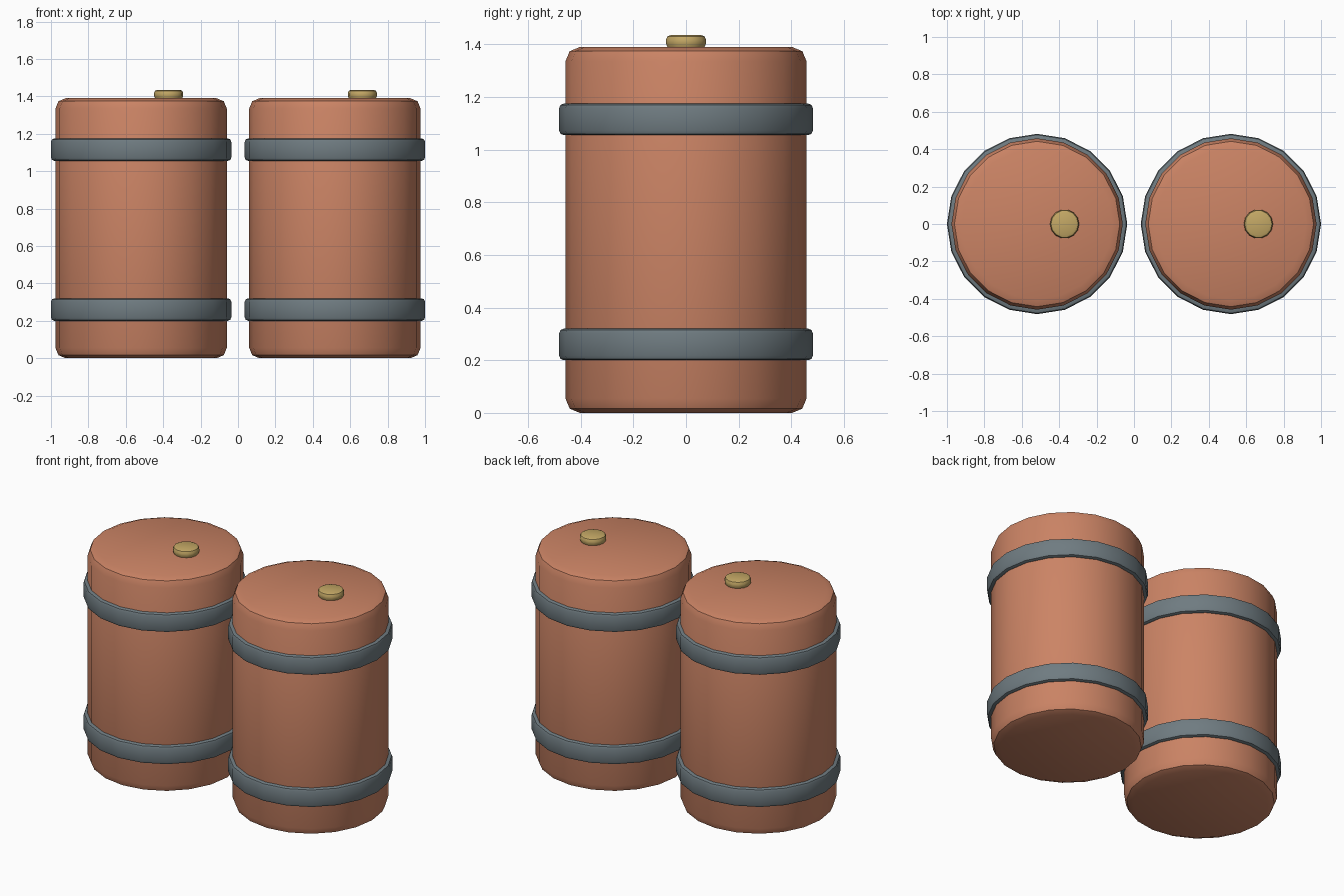
import bpy
import math

if "Cube" in bpy.data.objects:
    bpy.data.objects.remove(bpy.data.objects["Cube"])

CX = 0.518  # barrel axis distance from the middle


def material(name, color):
    m = bpy.data.materials.new(name)
    m.diffuse_color = (*color, 1)
    m.use_nodes = True
    m.node_tree.nodes["Principled BSDF"].inputs["Base Color"].default_value = m.diffuse_color
    return m


clay = material("clay_red", (0.60, 0.23, 0.13))
steel = material("steel_grey", (0.16, 0.20, 0.22))
brass = material("brass", (0.55, 0.39, 0.13))


def rounded_profile(r, z0, z1, b, seg):
    """Outer half-profile of a cylinder with rounded rims, bottom to top."""
    arc = [i * math.pi / 2 / seg for i in range(seg + 1)]
    low = [(r - b + b * math.sin(a), z0 + b - b * math.cos(a)) for a in arc]
    high = [(r - b + b * math.cos(a), z1 - b + b * math.sin(a)) for a in arc]
    return low + high


def lathe(name, profile, x, sides, mat, ring=False):
    """Spin a profile; capped solid, or a closed ring when ring is True."""
    n = len(profile)
    verts = [(r * math.cos(t), r * math.sin(t), z)
             for r, z in profile
             for t in (2 * math.pi * k / sides for k in range(sides))]
    faces = []
    for i in range(n if ring else n - 1):
        j = (i + 1) % n
        for k in range(sides):
            l = (k + 1) % sides
            faces.append((i * sides + k, i * sides + l, j * sides + l, j * sides + k))
    if not ring:
        faces.append(tuple(reversed(range(sides))))
        faces.append(tuple(range((n - 1) * sides, n * sides)))
    me = bpy.data.meshes.new(name)
    me.from_pydata(verts, [], faces)
    me.materials.append(mat)
    ob = bpy.data.objects.new(name, me)
    ob.location.x = x
    bpy.context.collection.objects.link(ob)
    bpy.ops.object.select_all(action='DESELECT')
    ob.select_set(True)
    bpy.context.view_layer.objects.active = ob
    bpy.ops.object.shade_smooth_by_angle(angle=math.radians(35))
    return ob


for side, x in (("left", -CX), ("right", CX)):
    # barrel body
    lathe(f"{side}_barrel", rounded_profile(0.458, 0, 1.39, 0.055, 2), x, 20, clay)
    # hoops around the body
    for level, z in (("lower", 0.20), ("upper", 1.055)):
        hoop = rounded_profile(0.482, z, z + 0.12, 0.018, 2)
        hoop = [(0.44, z)] + hoop + [(0.44, z + 0.12)]
        lathe(f"{side}_{level}_hoop", hoop, x, 20, steel, ring=True)
    # filler cap on the lid
    lathe(f"{side}_filler_cap", rounded_profile(0.078, 1.385, 1.435, 0.018, 2),
          x + 0.147, 14, brass)
